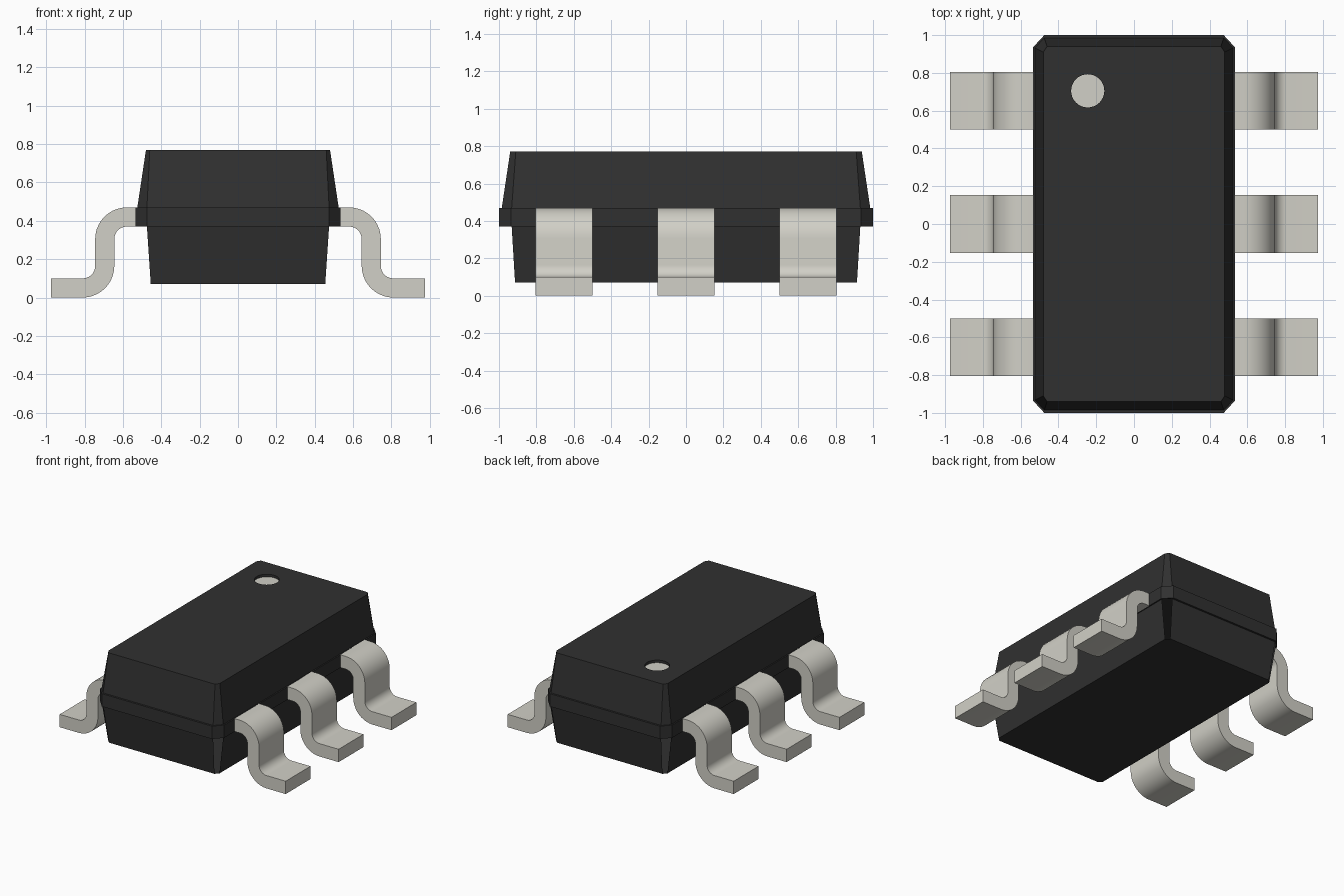
import bpy, bmesh, math

if "Cube" in bpy.data.objects:
    bpy.data.objects.remove(bpy.data.objects["Cube"], do_unlink=True)


def material(name, colour):
    mat = bpy.data.materials.new(name)
    mat.use_nodes = True
    mat.diffuse_color = (*colour, 1)
    bsdf = next(n for n in mat.node_tree.nodes if n.type == 'BSDF_PRINCIPLED')
    bsdf.inputs["Base Color"].default_value = (*colour, 1)
    return mat


BLACK = material("black plastic", (0.03, 0.03, 0.03))
SILVER = material("silver grey metal", (0.64, 0.63, 0.57))


def finish(bm, name, mat):
    mesh = bpy.data.meshes.new(name)
    bm.to_mesh(mesh)
    bm.free()
    mesh.materials.append(mat)
    obj = bpy.data.objects.new(name, mesh)
    bpy.context.collection.objects.link(obj)
    return obj


def octagon(bm, hx, hy, ix, iy, z):
    """Rectangle with cut corners, counter-clockwise; even sides are straight."""
    pts = [(hx, -iy), (hx, iy), (ix, hy), (-ix, hy),
           (-hx, iy), (-hx, -iy), (-ix, -hy), (ix, -hy)]
    return [bm.verts.new((x, y, z)) for x, y in pts]


def bridge(bm, low, high, corners=True):
    n = len(low)
    for i in range(n):
        if corners or i % 2 == 0:
            j = (i + 1) % n
            bm.faces.new((low[i], low[j], high[j], high[i]))


# Moulded body: tapered lower half, straight band, tapered upper half
DOT_X, DOT_Y, DOT_R, TOP, DEPTH = -0.245, 0.705, 0.088, 0.77, 0.02
bm = bmesh.new()
rings = [octagon(bm, *r) for r in (
    (0.48, 0.94, 0.455, 0.914, 0.07),
    (0.525, 0.985, 0.475, 0.932, 0.37),
    (0.535, 1.0, 0.475, 0.935, 0.37),
    (0.535, 1.0, 0.475, 0.935, 0.47),
    (0.525, 0.985, 0.475, 0.932, 0.47),
    (0.48, 0.94, 0.46, 0.91, TOP))]
for k in range(5):
    bridge(bm, rings[k], rings[k + 1], corners=k > 0)   # lower corners stay open
bm.faces.new(rings[0][::-1])


# Top face with a round recess for the marker
def circle(z, n=32):
    return [bm.verts.new((DOT_X + DOT_R * math.cos(math.tau * i / n),
                          DOT_Y + DOT_R * math.sin(math.tau * i / n), z))
            for i in range(n)]


rim, floor = circle(TOP), circle(TOP - DEPTH)
bridge(bm, rim, floor)
border = [bm.edges.get((loop[i - 1], loop[i]))
          for loop in (rings[-1], rim) for i in range(len(loop))]
bmesh.ops.triangle_fill(bm, use_beauty=True, edges=border, normal=(0, 0, 1))
finish(bm, "body", BLACK)

# Marker disc at the bottom of the recess
bm = bmesh.new()
bm.faces.new(circle(TOP - DEPTH))
finish(bm, "marker_dot", SILVER)


# Gull-wing leads: a bent strip profile extruded across its width
def arc(cx, cz, r, start, end, n=10):
    return [(cx + r * math.cos(math.radians(start + (end - start) * i / n)),
             cz + r * math.sin(math.radians(start + (end - start) * i / n)))
            for i in range(n + 1)]


IN, OUT, THICK = 0.065, 0.165, 0.1
LEG_TOP, ROOT, TIP, SHIN = 0.47, 0.53, 0.975, 0.745
HALF_WIDTH = 0.153
upper = (SHIN - OUT, LEG_TOP - OUT)
lower = (SHIN + IN, OUT)
profile = ([(ROOT, LEG_TOP)] + arc(*upper, OUT, 90, 0) + arc(*lower, IN, 180, 270)
           + [(TIP, THICK), (TIP, 0)] + arc(*lower, OUT, 270, 180)
           + arc(*upper, IN, 0, 90) + [(ROOT, LEG_TOP - THICK)])

for side, sx in (("left", 1), ("right", -1)):
    for place, y in (("front", -0.652), ("middle", 0), ("back", 0.652)):
        bm = bmesh.new()
        near, far = ([bm.verts.new((sx * x, y + w, z)) for x, z in profile]
                     for w in (-HALF_WIDTH, HALF_WIDTH))
        bridge(bm, near, far)
        bm.faces.new(near)
        bm.faces.new(far[::-1])
        bmesh.ops.recalc_face_normals(bm, faces=bm.faces)
        leg = finish(bm, f"{side}_{place}_lead", SILVER)
        bpy.ops.object.select_all(action='DESELECT')
        leg.select_set(True)
        bpy.context.view_layer.objects.active = leg
        bpy.ops.object.shade_smooth_by_angle(angle=math.radians(30))
